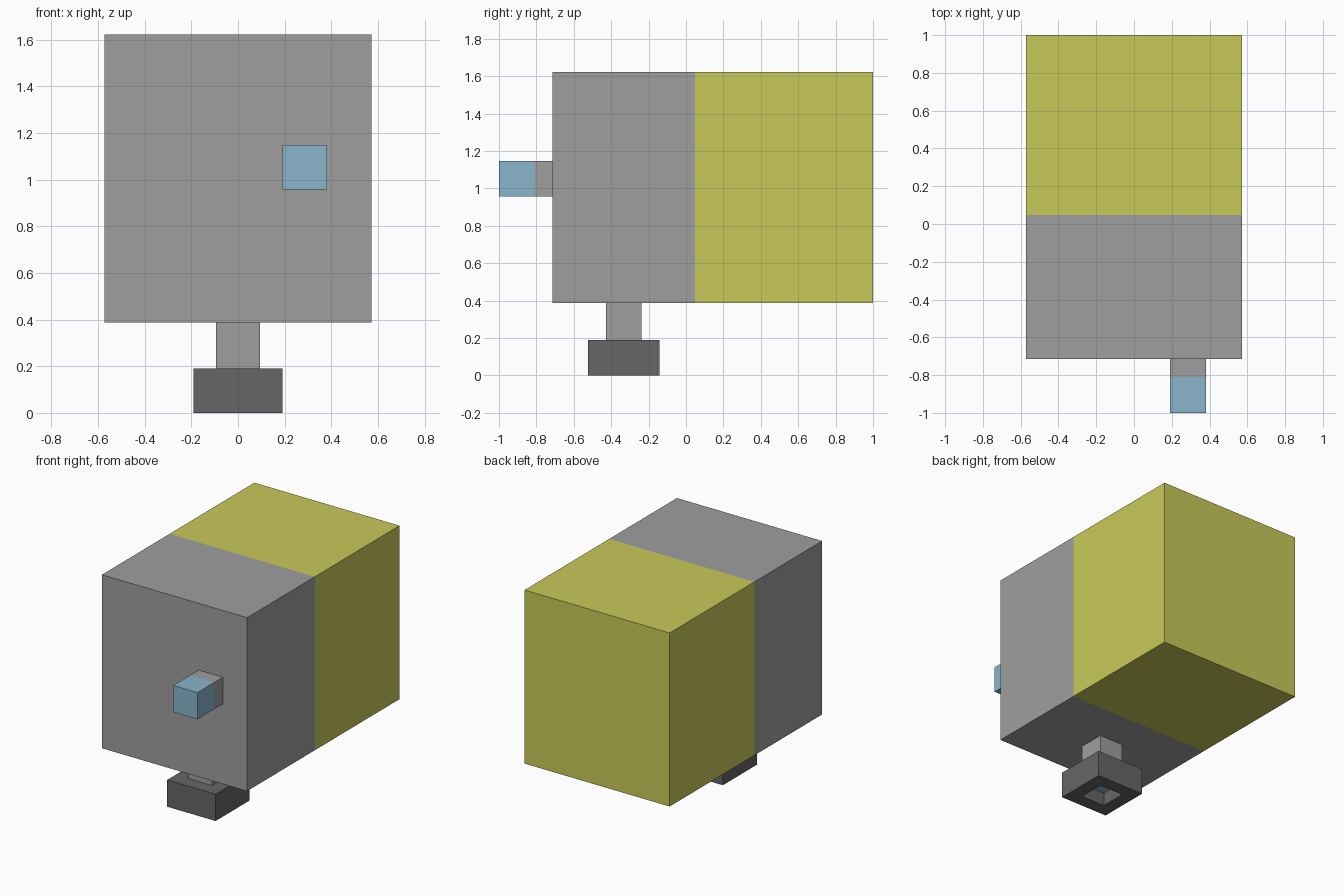
import bpy, bmesh

if "Cube" in bpy.data.objects:
    bpy.data.objects.remove(bpy.data.objects["Cube"])

U = 2 / 21  # the model sits on a regular grid of this step


def material(name, rgb):
    def linear(v):
        v /= 255
        return v / 12.92 if v <= 0.04045 else ((v + 0.055) / 1.055) ** 2.4
    m = bpy.data.materials.new(name)
    m.diffuse_color = (*[linear(v) for v in rgb], 1)
    m.use_nodes = True
    m.node_tree.nodes["Principled BSDF"].inputs["Base Color"].default_value = m.diffuse_color
    return m


grey = material("mid grey", (159, 159, 159))
dark = material("dark grey", (102, 102, 102))
yellow = material("mustard yellow", (201, 201, 90))
blue = material("pale blue", (138, 181, 204))


def box(name, lo, hi, mats, split_y=None, edit=None):
    """Box from lo to hi; faces behind split_y take the second material."""
    bm = bmesh.new()
    bmesh.ops.create_cube(bm, size=1)
    for v in bm.verts:
        v.co = [l + (c + 0.5) * (h - l) for l, h, c in zip(lo, hi, v.co)]
    if split_y is not None:
        bmesh.ops.bisect_plane(bm, geom=bm.verts[:] + bm.edges[:] + bm.faces[:],
                               plane_co=(0, split_y, 0), plane_no=(0, 1, 0))
        for f in bm.faces:
            f.material_index = int(f.calc_center_median().y > split_y)
    if edit:
        edit(bm)
    mesh = bpy.data.meshes.new(name)
    bm.to_mesh(mesh)
    bm.free()
    for m in mats:
        mesh.materials.append(m)
    obj = bpy.data.objects.new(name, mesh)
    bpy.context.collection.objects.link(obj)
    return obj


def socket(bm):
    """Square recess in the underside with a coloured ceiling."""
    bm.normal_update()
    bottom = min(bm.faces, key=lambda f: f.calc_center_median().z)
    bmesh.ops.inset_region(bm, faces=[bottom], thickness=U, use_even_offset=True)
    top = bmesh.ops.extrude_discrete_faces(bm, faces=[bottom])["faces"][0]
    for v in top.verts:
        v.co.z += U
    top.material_index = 1


# Main body, grey in front and yellow behind
box("body", (-6 * U, -7.5 * U, 0.387), (6 * U, 10.5 * U, 1.622),
    [grey, yellow], split_y=0.5 * U)

# Front knob, blue tip on a grey stem
box("front_knob", (2 * U, -10.5 * U, 0.957), (4 * U, -7.5 * U, 1.147),
    [blue, grey], split_y=-8.5 * U)

# Neck and foot with a recessed socket
box("neck", (-U, -4.5 * U, 2 * U), (U, -2.5 * U, 0.387), [grey])
box("foot", (-2 * U, -5.5 * U, 0), (2 * U, -1.5 * U, 2 * U),
    [dark, blue], edit=socket)
